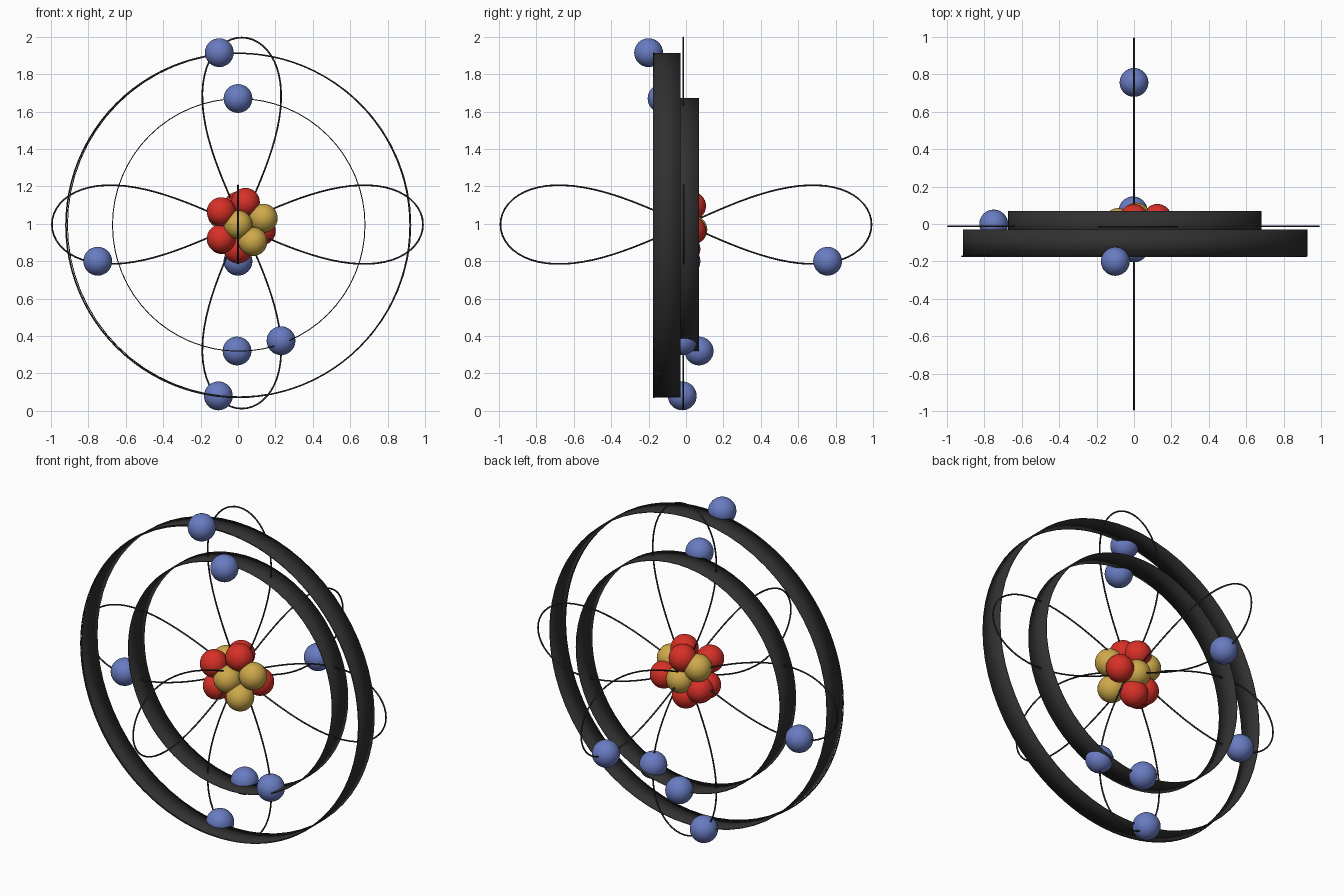
import bpy
from math import sin, cos, pi, radians

if "Cube" in bpy.data.objects:
    bpy.data.objects.remove(bpy.data.objects["Cube"], do_unlink=True)


def material(name, rgb):
    m = bpy.data.materials.new(name)
    m.use_nodes = True
    m.diffuse_color = (*rgb, 1)
    bsdf = next(n for n in m.node_tree.nodes if n.type == "BSDF_PRINCIPLED")
    bsdf.inputs["Base Color"].default_value = (*rgb, 1)
    return m


BLUE = material("blue", (0.14, 0.20, 0.54))
RED = material("red", (0.68, 0.03, 0.02))
YELLOW = material("yellow", (0.62, 0.40, 0.07))
DARK = material("dark grey", (0.03, 0.03, 0.03))
BALL_RADIUS = 0.077


def finish(name, mat):
    ob = bpy.context.object
    ob.name = name
    ob.data.materials.append(mat)
    bpy.ops.object.shade_smooth_by_angle(angle=radians(35))
    return ob


def balls(name, mat, places):
    for i, place in enumerate(places, 1):
        bpy.ops.mesh.primitive_uv_sphere_add(
            segments=32, ring_count=16, radius=BALL_RADIUS, location=place)
        finish(f"{name}_{i}", mat)


def band(name, radius, front, back, center):
    """Thin open hoop whose axis runs front to back."""
    bpy.ops.mesh.primitive_cylinder_add(
        vertices=64, radius=radius, depth=back - front, end_fill_type="NOTHING",
        location=(center[0], (front + back) / 2, center[1]), rotation=(pi / 2, 0, 0))
    ob = finish(name, DARK)
    wall = ob.modifiers.new("wall", "SOLIDIFY")
    wall.thickness = 0.005
    wall.offset = 0


def orbit(name, place, count=96):
    """Wire figure-eight; place maps (along, across) to a point."""
    data = bpy.data.curves.new(name, "CURVE")
    data.dimensions = "3D"
    data.bevel_depth = 0.0045
    data.bevel_resolution = 2
    line = data.splines.new("POLY")
    line.points.add(count - 1)
    line.use_cyclic_u = True
    for i, p in enumerate(line.points):
        t = 2 * pi * i / count
        k = 1 + 0.15 * sin(t) ** 2
        p.co = (*place(0.992 * cos(t) / k, 0.226 * sin(2 * t) / k), 1)
    data.materials.append(DARK)
    bpy.context.collection.objects.link(bpy.data.objects.new(name, data))


# Hoops, with a wire rim on the front of the large one
band("outer_hoop", 0.918, -0.175, -0.03, (0.006, 0.993))
band("inner_hoop", 0.675, -0.08, 0.07, (0.004, 0.994))
bpy.ops.mesh.primitive_torus_add(
    major_radius=0.92, minor_radius=0.004, major_segments=96, minor_segments=6,
    location=(0, -0.173, 0.992), rotation=(pi / 2, 0, 0))
finish("outer_rim_wire", DARK)

# Crossing figure-eight orbits
orbit("side_orbit", lambda a, b: (a - 0.003, -0.012, 0.996 + b))
orbit("upright_orbit", lambda a, b: (0.02 + b, -0.015, 1.004 + a))
orbit("depth_orbit", lambda a, b: (0, a, 0.996 + b))

# Balls riding on the orbits and hoops
balls("orbit_ball", BLUE, [
    (-0.1, -0.2, 1.915), (0, -0.128, 1.67), (-0.75, 0, 0.8), (0, 0.757, 0.8),
    (0.23, -0.018, 0.375), (-0.005, 0.07, 0.32), (-0.105, -0.02, 0.08)])

# Central cluster
balls("core_red", RED, [
    (0.04, -0.044, 1.115), (-0.09, -0.099, 1.065), (-0.09, -0.07, 0.92),
    (0.125, 0.03, 0.963), (0, 0.03, 1.095), (-0.085, -0.01, 0.915), (0, 0, 0.865)])
balls("core_yellow", YELLOW, [
    (0.135, -0.05, 1.03), (0, -0.099, 0.995), (0.08, -0.094, 0.905),
    (-0.085, 0.008, 1.05), (0.012, 0.037, 0.968)])
